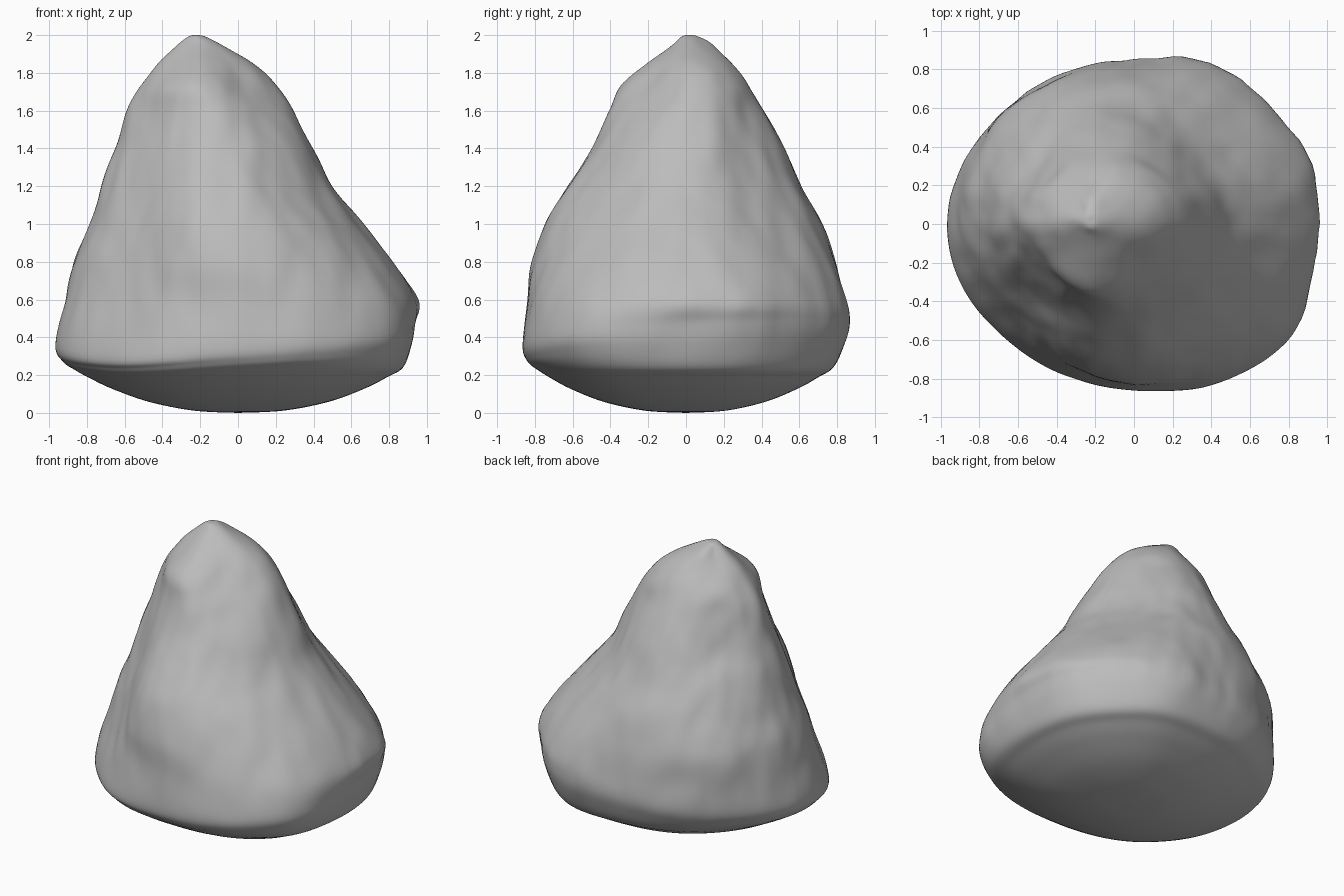
import bpy, bmesh, math
from mathutils import Vector, noise

if "Cube" in bpy.data.objects:
    bpy.data.objects.remove(bpy.data.objects["Cube"])

SEGMENTS, STEPS = 128, 6

# Reach of the rock in eight directions, counter-clockwise from +x
EDGE_REACH = (.95, .925, .845, .88, .965, .89, .86, .965)
EDGE_HEIGHT = (.42, .43, .40, .36, .32, .27, .31, .36)
UPPER = {
    .60: (.945, .90, .825, .88, .915, .81, .835, .91),
    .80: (.82, .79, .78, .86, .865, .75, .82, .81),
    1.0: (.66, .64, .71, .77, .79, .68, .77, .68),
    1.2: (.50, .50, .60, .67, .73, .61, .65, .53),
    1.4: (.40, .39, .51, .55, .65, .54, .51, .42),
    1.6: (.29, .29, .40, .48, .58, .48, .42, .28),
    1.73: (.20, .23, .31, .43, .51, .44, .36, .17),
    1.85: (.08, .13, .21, .33, .42, .34, .22, .07),
    1.95: (-.09, -.04, .12, .24, .32, .24, .09, -.05),
}
# Ridges and hollows: angle, height, angular width, vertical width, depth
RELIEF = (
    (20, .5, 14, .3, .025), (62, .42, 14, .35, .03), (32, 1.1, 12, .3, -.025),
    (275, 1.05, 10, .25, -.02), (328, .42, 14, .3, .04),
    (320, .9, 14, .25, .01), (205, .45, 14, .3, .015),
)


def spline(a, b, c, d, t):
    return b + t * ((c - a) + t * ((2*a - 5*b + 4*c - d) + t * (3*(b - c) + d - a))) / 2


def around(values, angle):
    """Smooth closed interpolation of eight values."""
    u = angle / math.tau * 8
    i = int(u)
    return spline(*(values[(i + k) % 8] for k in (-1, 0, 1, 2)), u - i)


def axis_x(z):
    return -.11 * z


def radii(reach, z):
    """Reach measured from the leaning central axis."""
    return [s - axis_x(z) * math.cos(k * math.tau / 8) for k, s in enumerate(reach)]


def profile(angle):
    """Radius and height control points from the base to the peak."""
    edge_z = around(EDGE_HEIGHT, angle)
    edge_r = around(radii(EDGE_REACH, .35), angle)
    bowl_z = min(.30, edge_z * .9)
    pts = [(edge_r * g, bowl_z * g ** 2.3) for g in (0, .25, .5, .7, .82, .91)]
    pts.append((edge_r * .97, edge_z * .86))
    pts.append((edge_r, edge_z * 1.13))
    pts += [(around(radii(row, z), angle), z) for z, row in UPPER.items()]
    return pts + [(.04, 1.994), (0, 2.0)]


def relief(angle, z):
    total = 0
    for deg, height, wide, tall, depth in RELIEF:
        da = (math.degrees(angle) - deg + 180) % 360 - 180
        total += depth * math.exp(-(da / wide) ** 2 - ((z - height) / tall) ** 2)
    return total


def surface_point(angle, r, z):
    fade = min(1, r / .3)
    r += relief(angle, z) * fade
    x, y = math.cos(angle), math.sin(angle)
    streak = noise.noise(Vector((x * r * 5, y * r * 5, z * 1.5)))
    grain = noise.noise(Vector((x * r * 9, y * r * 9, z * 4 + 9)))
    rough = min(1, max(0, (z - .25) / .3))
    r += fade * rough * (.010 * streak + .010 * grain)
    return Vector((axis_x(z) + r * x, r * y + .01 * z, z))


# Rock body: spun grid of smooth profiles closed by a point at each end
bm = bmesh.new()
columns = []
for s in range(SEGMENTS):
    angle = s / SEGMENTS * math.tau
    pts = profile(angle)
    column = []
    for i in range(len(pts) - 1):
        four = [pts[min(max(i + k, 0), len(pts) - 1)] for k in (-1, 0, 1, 2)]
        for j in range(STEPS):
            r, z = (spline(*vals, j / STEPS) for vals in zip(*four))
            if i or j:
                column.append(bm.verts.new(surface_point(angle, r, z)))
    columns.append(column)
base = bm.verts.new((0, 0, 0))
peak = bm.verts.new(surface_point(0, 0, 2))
for s, a in enumerate(columns):
    b = columns[(s + 1) % SEGMENTS]
    bm.faces.new((base, b[0], a[0]))
    bm.faces.new((peak, a[-1], b[-1]))
    for j in range(len(a) - 1):
        bm.faces.new((a[j], b[j], b[j + 1], a[j + 1]))
bmesh.ops.recalc_face_normals(bm, faces=bm.faces)
mesh = bpy.data.meshes.new("rock")
bm.to_mesh(mesh)
bm.free()
mesh.shade_smooth()
rock = bpy.data.objects.new("rock", mesh)
bpy.context.collection.objects.link(rock)

# Stone colour
stone = bpy.data.materials.new("grey stone")
stone.use_nodes = True
colour = (.5, .5, .5, 1)
stone.diffuse_color = colour
stone.node_tree.nodes["Principled BSDF"].inputs["Base Color"].default_value = colour
mesh.materials.append(stone)
